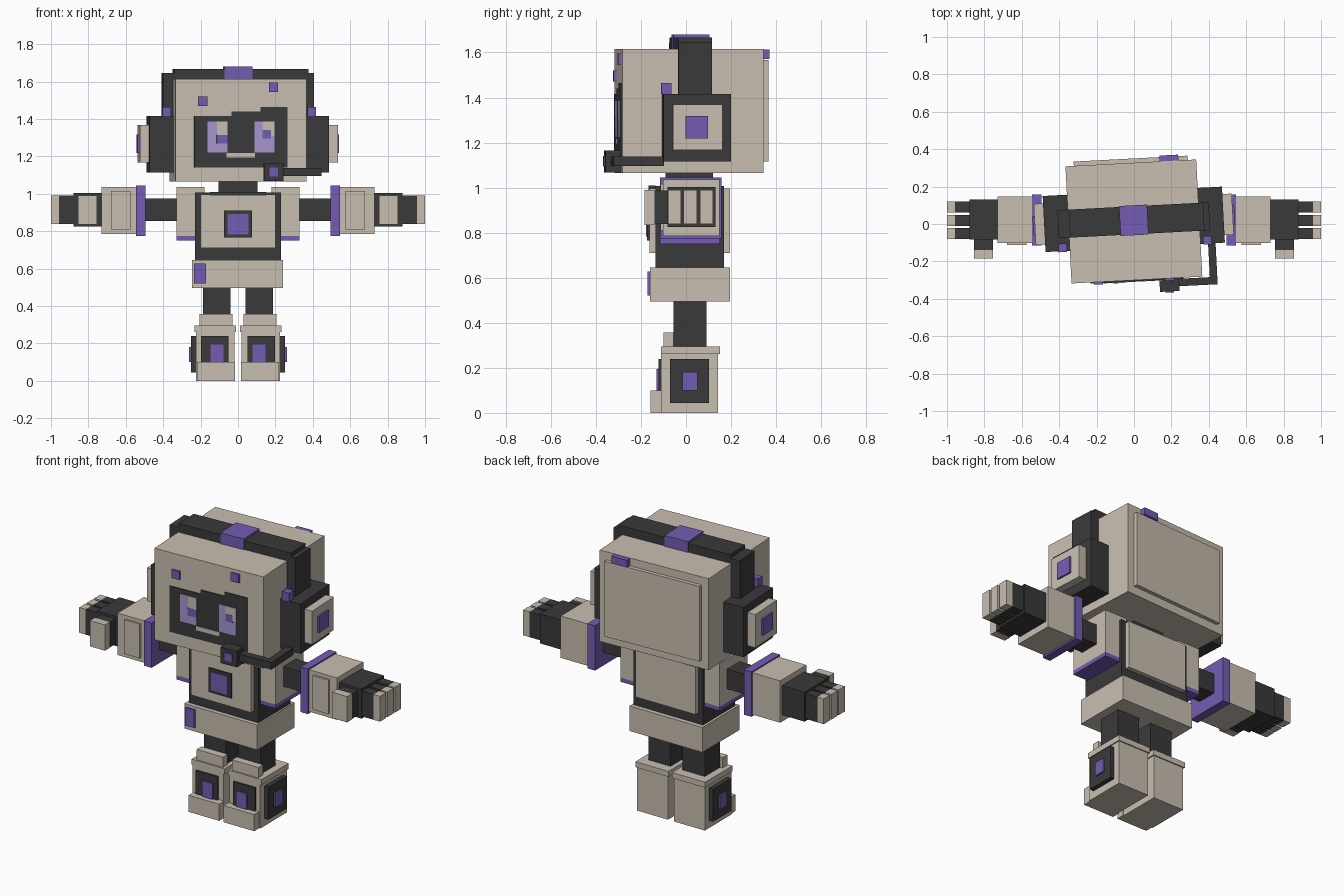
import bpy
import bmesh
import math
from mathutils import Matrix

if "Cube" in bpy.data.objects:
    bpy.data.objects.remove(bpy.data.objects["Cube"], do_unlink=True)


def srgb(hexcode):
    out = []
    for i in range(0, 6, 2):
        c = int(hexcode[i:i + 2], 16) / 255
        out.append(c / 12.92 if c <= 0.04045 else ((c + 0.055) / 1.055) ** 2.4)
    return (*out, 1)


def material(name, hexcode):
    m = bpy.data.materials.new(name)
    m.use_nodes = True
    m.diffuse_color = srgb(hexcode)
    m.node_tree.nodes["Principled BSDF"].inputs["Base Color"].default_value = srgb(hexcode)
    return m


BEIGE = material("warm beige", "C9BFB1")
DARK = material("charcoal", "3A3A3A")
PURPLE = material("purple", "745CB2")
LILAC = material("pale lilac", "A696CD")

HEAD_TURN = Matrix.Rotation(math.radians(3), 4, "Z")


def box(name, mat, x, y, z, turn=None):
    """Box between the (low, high) pairs x, y and z."""
    bm = bmesh.new()
    size = [b - a for a, b in (x, y, z)]
    mid = [(a + b) / 2 for a, b in (x, y, z)]
    bmesh.ops.create_cube(bm, size=1, matrix=Matrix.Translation(mid) @ Matrix.Diagonal((*size, 1)))
    if turn:
        bm.transform(turn)
    me = bpy.data.meshes.new(name)
    bm.to_mesh(me)
    bm.free()
    me.materials.append(mat)
    ob = bpy.data.objects.new(name, me)
    bpy.context.scene.collection.objects.link(ob)
    return ob


def head(name, mat, x, y, z):
    return box(name, mat, x, y, z, HEAD_TURN)


def pair(name, mat, x, y, z, maker=box):
    maker("left_" + name, mat, x, y, z)
    maker("right_" + name, mat, (-x[1], -x[0]), y, z)


def head_pair(name, mat, x, y, z):
    pair(name, mat, x, y, z, head)


# Head shell and back panel
head("head", BEIGE, (-.35, .35), (-.30, .327), (1.065, 1.615))
head("head_back_panel", BEIGE, (-.305, .305), (.327, .35), (1.115, 1.567))
head("head_back_light", PURPLE, (.155, .255), (.327, .358), (1.57, 1.613))

# Headband
head("headband", DARK, (-.405, .405), (-.055, .095), (1.615, 1.645))
head("headband_bridge", DARK, (-.345, .375), (-.055, .095), (1.645, 1.667))
head("headband_cap", PURPLE, (-.075, .075), (-.06, .1), (1.615, 1.68))
head_pair("headband_strap", DARK, (.35, .405), (-.055, .095), (1.40, 1.645))

# Earphones
head_pair("ear_housing", DARK, (.35, .48), (-.125, .175), (1.115, 1.415))
head_pair("ear_pad", BEIGE, (.48, .53), (-.085, .135), (1.168, 1.368))
head_pair("ear_light", PURPLE, (.53, .54), (-.03, .07), (1.218, 1.318))
head_pair("ear_button", PURPLE, (.365, .41), (-.13, -.085), (1.415, 1.465))

# Microphone boom
head("boom_side", DARK, (.39, .43), (-.345, -.12), (1.095, 1.138))
head("boom_front", DARK, (.22, .43), (-.345, -.305), (1.095, 1.138))
head("microphone", DARK, (.12, .225), (-.37, -.30), (1.068, 1.165))
head("microphone_light", PURPLE, (.148, .195), (-.376, -.37), (1.093, 1.14))

# Face screen, stepped along its top edge
head("face_screen", DARK, (-.25, .25), (-.306, -.30), (1.14, 1.415))
head("face_screen_middle", DARK, (-.05, .105), (-.306, -.30), (1.415, 1.44))
head("face_screen_corner", DARK, (.105, .25), (-.306, -.30), (1.415, 1.465))
head("mouth", BEIGE, (-.078, .075), (-.309, -.306), (1.193, 1.218))

# Eyes with pupils and glints
head_pair("eye", LILAC, (.072, .18), (-.309, -.306), (1.222, 1.387))
head("right_glint", BEIGE, (-.128, -.072), (-.311, -.309), (1.315, 1.387))
head("right_pupil", PURPLE, (-.13, -.072), (-.312, -.309), (1.27, 1.315))
head("left_glint", BEIGE, (.115, .18), (-.311, -.309), (1.305, 1.387))
head("left_pupil", PURPLE, (.115, .16), (-.312, -.309), (1.295, 1.34))

# Forehead lights
head("right_forehead_light", PURPLE, (-.231, -.181), (-.313, -.30), (1.47, 1.52))
head("left_forehead_light", PURPLE, (.149, .199), (-.313, -.30), (1.545, 1.595))

# Neck and torso
box("neck", DARK, (-.105, .105), (-.09, .12), (.99, 1.07))
box("torso", DARK, (-.23, .23), (-.135, .168), (.64, 1.008))
box("chest_plate", BEIGE, (-.2, .2), (-.163, -.135), (.71, .995))
box("chest_collar", DARK, (-.15, .15), (-.166, -.135), (.99, 1.01))
box("chest_screen", DARK, (-.075, .075), (-.173, -.163), (.765, .91))
box("chest_light", PURPLE, (-.055, .055), (-.178, -.173), (.783, .893))
box("back_plate", BEIGE, (-.2, .2), (.168, .195), (.71, .995))
box("pelvis", BEIGE, (-.245, .24), (-.16, .195), (.495, .645))
box("pelvis_light", PURPLE, (-.235, -.172), (-.17, -.16), (.52, .628))

# Shoulders and arms
pair("shoulder", BEIGE, (.18, .33), (-.115, .152), (.775, 1.037))
pair("shoulder_trim", PURPLE, (.18, .33), (-.115, .152), (.75, .775))
pair("upper_arm", DARK, (.33, .5), (-.04, .08), (.855, .975))
pair("arm_cuff", PURPLE, (.495, .545), (-.115, .158), (.775, 1.045))
pair("forearm", BEIGE, (.545, .73), (-.102, .148), (.785, 1.037))
pair("forearm_panel", BEIGE, (.575, .68), (-.113, -.102), (.81, 1.015))

# Hands, thumbs and three fingers
pair("palm", DARK, (.73, .88), (-.083, .13), (.825, 1.003))
pair("thumb", DARK, (.755, .855), (-.14, -.083), (.838, .988))
pair("thumb_tip", BEIGE, (.755, .855), (-.185, -.14), (.835, .99))
for i, start in enumerate((-.08, -.01, .062)):
    span = (start, start + .058)
    pair(f"finger_{i + 1}", DARK, (.88, .957), span, (.838, .99))
    pair(f"fingertip_{i + 1}", BEIGE, (.957, 1), span, (.838, .99))

# Legs and boots
pair("leg", DARK, (.04, .188), (-.055, .09), (.29, .5))
pair("boot", BEIGE, (.02, .225), (-.11, .143), (0, .27))
pair("boot_rim", BEIGE, (.012, .232), (-.11, .15), (.262, .295))
pair("boot_tongue", BEIGE, (.03, .205), (-.1, -.055), (.295, .357))
pair("boot_toe", BEIGE, (.015, .218), (-.158, -.11), (0, .1))
pair("boot_front_panel", DARK, (.052, .198), (-.122, -.11), (.1, .24))
pair("boot_front_light", PURPLE, (.078, .148), (-.13, -.122), (.1, .195))
pair("boot_side_panel", DARK, (.225, .252), (-.07, .102), (.045, .24))
pair("boot_side_light", PURPLE, (.252, .262), (-.016, .052), (.1, .182))
